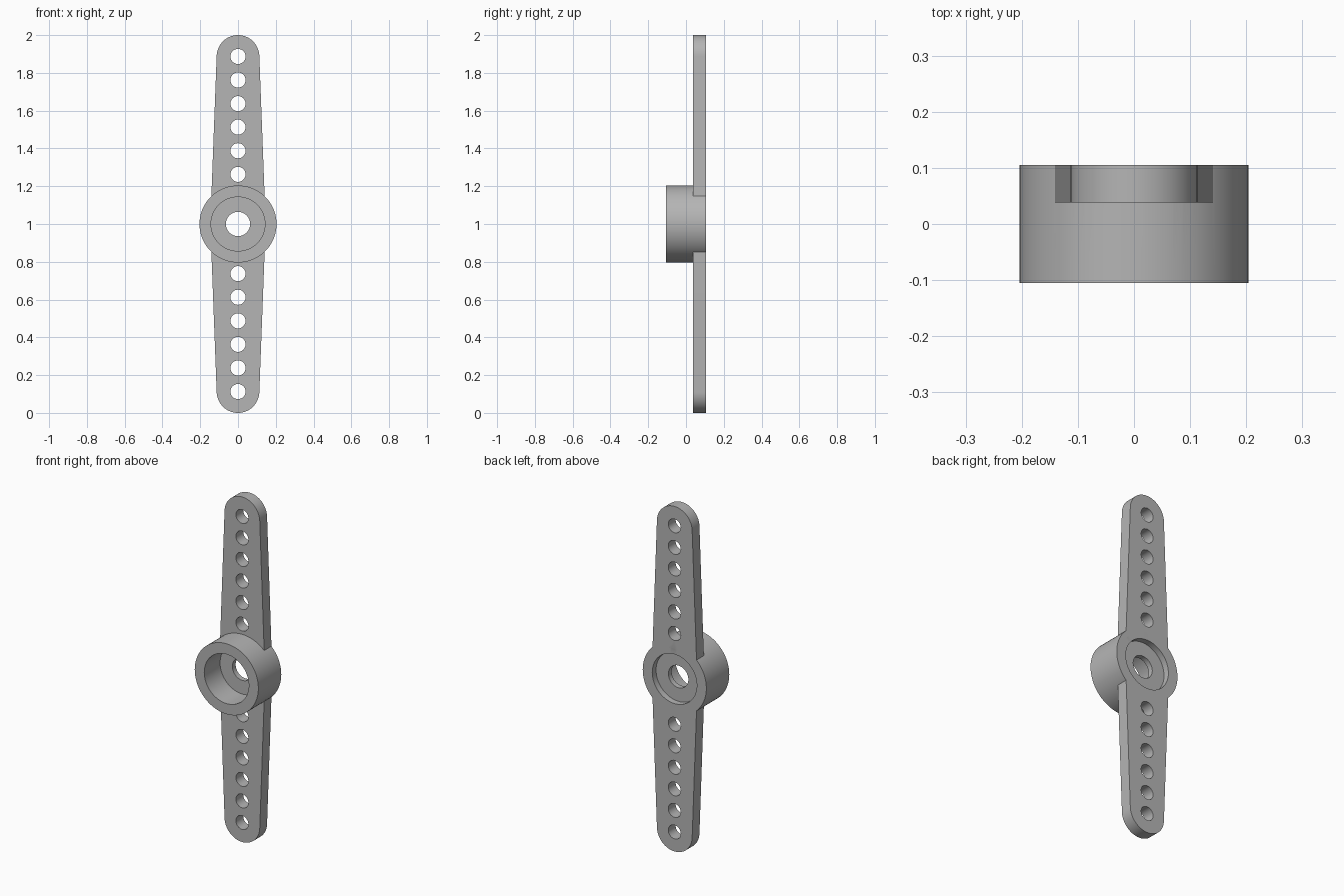
import bpy, bmesh
from math import sin, cos, pi, asin, radians

cube = bpy.data.objects.get("Cube")
if cube:
    bpy.data.objects.remove(cube, do_unlink=True)

BACK, ARM_FRONT, FRONT = 0.105, 0.038, -0.105
HUB_R, BORE_R, SCREW_R = 0.204, 0.143, 0.064
TIP_R, HOLE_R, ROOT_HALF = 0.113, 0.04, 0.141
HUB_Z = 1.0

grey = bpy.data.materials.new("plastic grey")
grey.use_nodes = True
colour = (0.46, 0.46, 0.46, 1)
grey.diffuse_color = colour
grey.node_tree.nodes["Principled BSDF"].inputs["Base Color"].default_value = colour


def arc(cx, cy, r, start, end, n):
    return [(cx + r * cos(start + (end - start) * i / n),
             cy + r * sin(start + (end - start) * i / n)) for i in range(n + 1)]


def add_mesh(name, bm):
    bmesh.ops.remove_doubles(bm, verts=bm.verts, dist=1e-5)
    bmesh.ops.recalc_face_normals(bm, faces=bm.faces)
    mesh = bpy.data.meshes.new(name)
    bm.to_mesh(mesh)
    bm.free()
    mesh.materials.append(grey)
    obj = bpy.data.objects.new(name, mesh)
    bpy.context.collection.objects.link(obj)
    return obj


def make_hub():
    # closed wall section (radius, depth) spun around the front-back axis
    section = [(HUB_R, FRONT), (HUB_R, BACK), (BORE_R, BACK), (BORE_R, 0.07),
               (SCREW_R, 0.07), (SCREW_R, 0.04), (BORE_R, 0.04), (BORE_R, FRONT)]
    bm = bmesh.new()
    verts = [bm.verts.new((r, y, HUB_Z)) for r, y in section]
    edges = [bm.edges.new((v, verts[i - 1])) for i, v in enumerate(verts)]
    bmesh.ops.spin(bm, geom=verts + edges, cent=(0, 0, HUB_Z), axis=(0, 1, 0),
                   angle=2 * pi, steps=72, use_merge=False)
    return add_mesh("hub", bm)


def make_arm(name, side):
    # tapered outline: rounded tip, root buried in the hub wall
    root_r = 0.175
    a = asin(ROOT_HALF / root_r)
    outline = arc(0, 1 - TIP_R, TIP_R, 0, pi, 32)
    outline.append((-ROOT_HALF, 0.147))
    outline += arc(0, 0, root_r, pi / 2 + a, pi / 2 - a, 16)
    outline.append((ROOT_HALF, 0.147))
    # a row of six linkage holes
    loops = [outline] + [arc(0, 0.263 + 0.1248 * i, HOLE_R, 0, 2 * pi, 32)[:-1]
                         for i in range(6)]
    curve = bpy.data.curves.new(name + "_outline", 'CURVE')
    curve.dimensions = '2D'
    curve.fill_mode = 'BOTH'
    curve.extrude = (BACK - ARM_FRONT) / 2
    for loop in loops:
        spline = curve.splines.new('POLY')
        spline.points.add(len(loop) - 1)
        for p, (x, v) in zip(spline.points, loop):
            p.co = (x, v, 0, 1)
        spline.use_cyclic_u = True
    temp = bpy.data.objects.new(name + "_outline", curve)
    bpy.context.collection.objects.link(temp)
    bpy.context.view_layer.update()
    flat = temp.to_mesh()
    bm = bmesh.new()
    bm.from_mesh(flat)
    temp.to_mesh_clear()
    bpy.data.objects.remove(temp, do_unlink=True)
    # stand the plate upright
    for v in bm.verts:
        x, d, t = v.co
        v.co = (x, (BACK + ARM_FRONT) / 2 - t, HUB_Z + side * d)
    return add_mesh(name, bm)


horn = make_hub()
bpy.context.view_layer.objects.active = horn

# fuse both arms flush with the hub's back
for name, side in (("upper_arm", 1), ("lower_arm", -1)):
    arm = make_arm(name, side)
    mod = horn.modifiers.new(name, 'BOOLEAN')
    mod.operation = 'UNION'
    mod.solver = 'EXACT'
    mod.object = arm
    bpy.ops.object.modifier_apply(modifier=mod.name)
    bpy.data.objects.remove(arm, do_unlink=True)
horn.name = "hub_with_arms"

bpy.ops.object.select_all(action='DESELECT')
horn.select_set(True)
bpy.ops.object.shade_smooth_by_angle(angle=radians(30))
